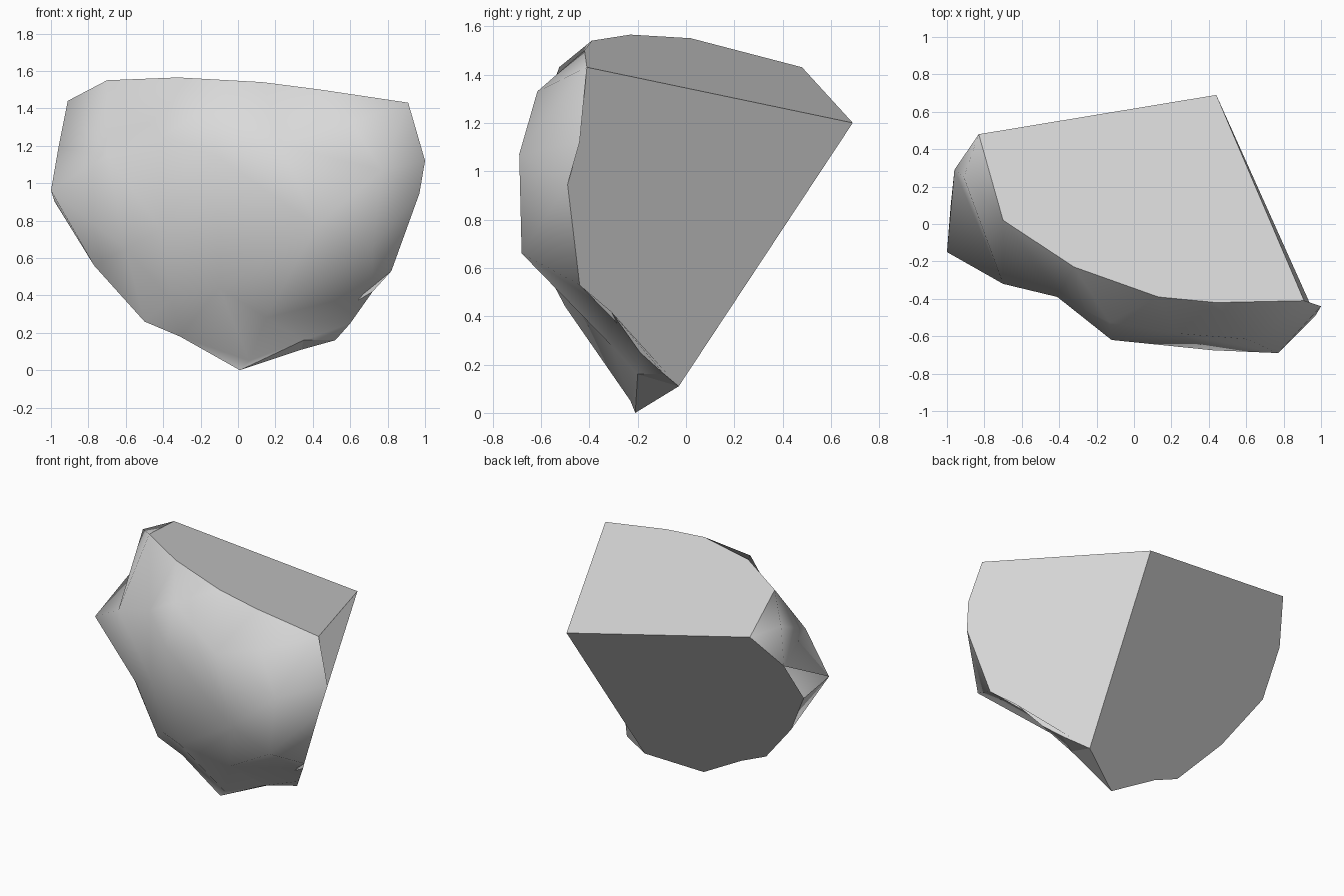
import bpy, bmesh
from mathutils import Vector
from mathutils.geometry import delaunay_2d_cdt, normal

if "Cube" in bpy.data.objects:
    bpy.data.objects.remove(bpy.data.objects["Cube"])

# Corners where the flat break planes meet
back_corner = (0.44, 0.69, 1.20)
left_corner = (-0.83, 0.48, 1.43)
right_corner = (0.91, -0.41, 1.43)
low_corner = (0.34, -0.03, 0.11)
notch = (0.35, -0.20, 0.16)
base_tip = (0.01, -0.21, 0.0)
shoulder = (-0.91, 0.25, 1.44)

# Rims between the weathered front and each break plane
top_rim = [(-0.70, 0.02, 1.55), (-0.32, -0.23, 1.565),
           (0.13, -0.39, 1.54), (0.44, -0.42, 1.50)]
right_rim = [(1.0, -0.44, 1.12), (0.97, -0.49, 0.945), (0.82, -0.44, 0.53),
             (0.72, -0.31, 0.42), (0.60, -0.19, 0.25), (0.52, -0.09, 0.16)]
left_rim = [(-0.31, -0.168, 0.18), (-0.50, -0.17, 0.26), (-0.77, -0.056, 0.56),
            (-0.98, 0.10, 0.90), (-0.96, 0.29, 1.19)]

# Bulges and hollows of the weathered front
left_tip = (-1.0, -0.15, 0.96)
left_bulge = (-0.70, -0.32, 1.15)
left_ridge = (-0.41, -0.39, 1.25)
brow = (-0.13, -0.525, 1.43)
centre = (-0.12, -0.62, 1.15)
dip = (0.23, -0.585, 1.20)
right_brow = (0.60, -0.615, 1.33)
right_bulge = (0.77, -0.69, 1.07)
belly = (0.42, -0.675, 0.77)
right_belly = (0.72, -0.68, 0.66)
chin = (-0.10, -0.50, 0.44)
hollow = (0.15, -0.31, 0.28)
bumps = [left_bulge, left_ridge, brow, centre, dip, right_brow, right_bulge,
         belly, right_belly, chin, hollow, (-0.41, -0.37, 0.75),
         (-0.60, -0.27, 0.65), (-0.36, -0.31, 0.38), (0.06, -0.23, 0.05)]

bm = bmesh.new()
lookup = {}
kinds = {}


def vert(p):
    if p not in lookup:
        lookup[p] = bm.verts.new(p)
    return lookup[p]


def face(points, kind):
    f = bm.faces.new([vert(p) for p in points])
    f.smooth = kind == "front"
    kinds[f] = kind


# Weathered front: triangulated inside its rim, with chosen ridge lines
loop = (top_rim + [right_corner] + right_rim + [notch, base_tip]
        + left_rim[:4] + [left_tip, left_rim[4], shoulder])
points = loop + bumps
n = len(loop)
ridges = [(left_tip, left_bulge), (left_tip, left_rim[2]),
          (left_bulge, left_rim[4]), (left_bulge, top_rim[0]),
          (left_bulge, left_ridge), (left_ridge, centre), (centre, dip),
          (dip, right_brow), (right_brow, right_bulge),
          (right_brow, right_corner), (belly, right_belly), (belly, dip),
          (right_belly, right_rim[2]), (right_belly, hollow), (chin, belly)]
edges = [(i, (i + 1) % n) for i in range(n)]
edges += [(points.index(a), points.index(b)) for a, b in ridges]
result = delaunay_2d_cdt([Vector((p[0], p[2])) for p in points],
                         edges, [], 1, 1e-5)
source = [points[ids[0]] for ids in result[3]]
for tri in result[2]:
    face([source[i] for i in tri], "front")

# Left shoulder and the undercut at the lower right
face([left_corner, top_rim[0], shoulder], "front")
face([left_corner, shoulder, left_rim[4]], "front")
face([notch, right_rim[5], low_corner], "undercut")
face([notch, low_corner, base_tip], "undercut")

# Flat break planes
face([back_corner, left_corner] + top_rim + [right_corner], "top")
face([right_corner, right_rim[0], right_rim[1]], "right")
face([right_corner, right_rim[1], back_corner], "right")
face([back_corner, right_rim[1], low_corner], "right")
face(right_rim[1:] + [low_corner], "right")
face([back_corner, low_corner, base_tip] + left_rim + [left_corner], "back")

# Crisp edges wherever two kinds of surface meet
bmesh.ops.recalc_face_normals(bm, faces=bm.faces[:])
for e in bm.edges:
    e.smooth = len({kinds[f] for f in e.link_faces}) == 1
right_ids = {i for i, f in enumerate(bm.faces) if kinds[f] == "right"}

mesh = bpy.data.meshes.new("rock_chunk")
bm.to_mesh(mesh)
bm.free()

# The right break plane shades as one flat surface
flat = normal([Vector(p) for p in [back_corner, right_corner] + right_rim + [low_corner]])
if flat.x < 0:
    flat.negate()
loop_normals = [Vector((0, 0, 0)) for _ in mesh.loops]
for poly in mesh.polygons:
    if poly.index in right_ids:
        for i in poly.loop_indices:
            loop_normals[i] = flat
for i in right_ids:
    mesh.polygons[i].use_smooth = True
mesh.normals_split_custom_set(loop_normals)

rock = bpy.data.objects.new("rock_chunk", mesh)
bpy.context.collection.objects.link(rock)

stone = bpy.data.materials.new("stone_grey")
stone.diffuse_color = (0.7, 0.7, 0.7, 1)
stone.use_nodes = True
stone.node_tree.nodes["Principled BSDF"].inputs["Base Color"].default_value = stone.diffuse_color
mesh.materials.append(stone)
